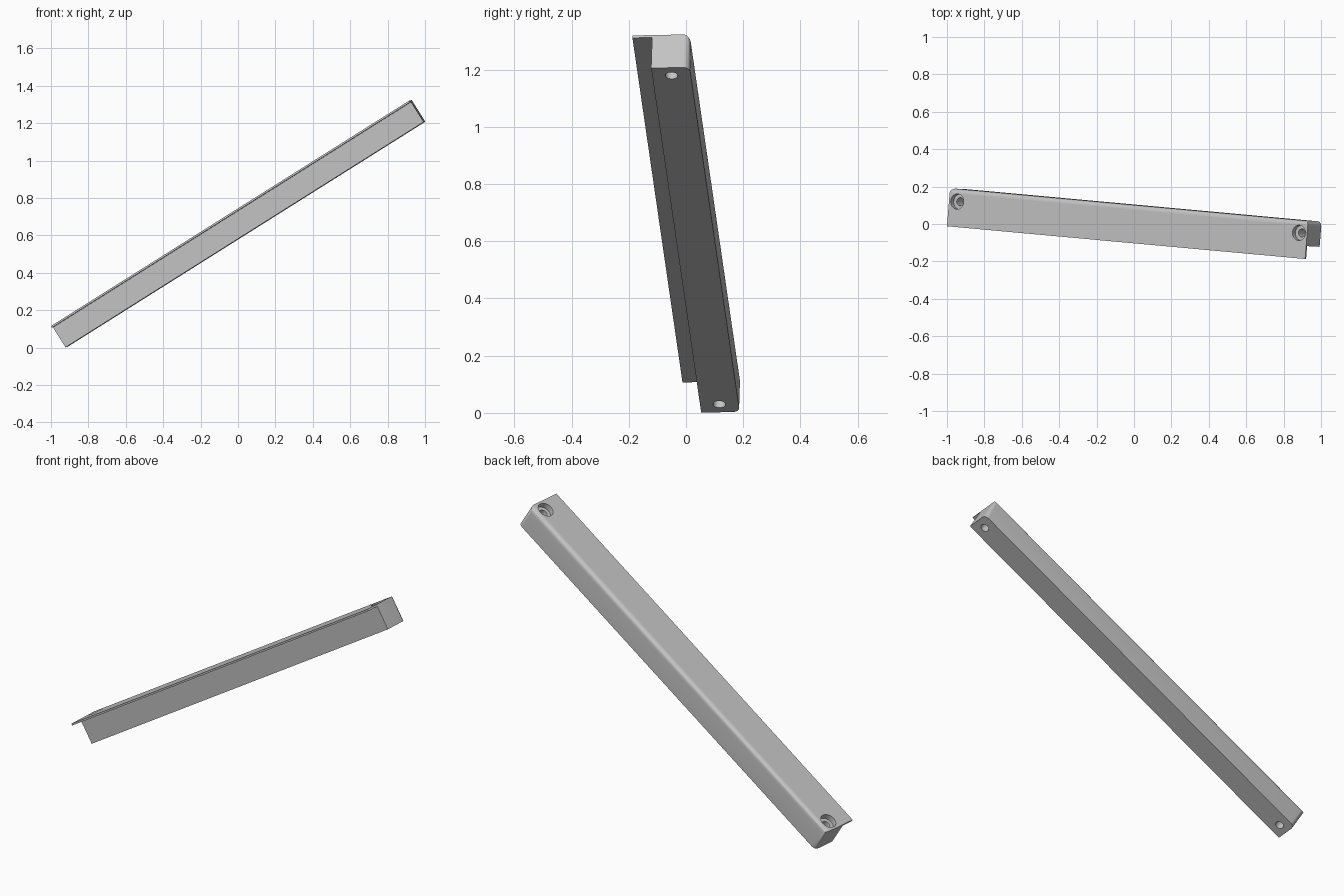
import bpy
import bmesh
from mathutils import Matrix, Vector

cube = bpy.data.objects.get("Cube")
if cube:
    bpy.data.objects.remove(cube, do_unlink=True)

# Main dimensions: length, full width, lip overhang, height, lip thickness
LENGTH, WIDTH, LIP, HEIGHT, THICK = 2.269, 0.204, 0.069, 0.136, 0.01
ROUND = 0.025
HOLE_INSET = 0.052

# Tilted frame of the bar: along, across, up
along = Vector((1.915, -0.175, 1.205)).normalized()
across = Vector((0.08, 1, 0))
across.z = -(along.x * across.x + along.y * across.y) / along.z
across.normalize()
up = along.cross(across)
frame = Matrix((along, across, up)).transposed().to_4x4()
frame.translation = (-1.0, -0.012, 0.115)

grey = bpy.data.materials.new("light grey")
grey.use_nodes = True
colour = (0.55, 0.55, 0.55, 1)
grey.diffuse_color = colour
grey.node_tree.nodes["Principled BSDF"].inputs["Base Color"].default_value = colour


def add_object(name, bm):
    bmesh.ops.recalc_face_normals(bm, faces=bm.faces)
    bm.transform(frame)
    mesh = bpy.data.meshes.new(name)
    bm.to_mesh(mesh)
    bm.free()
    mesh.materials.append(grey)
    obj = bpy.data.objects.new(name, mesh)
    bpy.context.collection.objects.link(obj)
    return obj


def cylinder_cutter(name, s, radius, top, bottom):
    bm = bmesh.new()
    place = Matrix.Translation((s, (LIP + WIDTH) / 2, (top + bottom) / 2))
    bmesh.ops.create_cone(bm, cap_ends=True, segments=32, radius1=radius,
                          radius2=radius, depth=top - bottom, matrix=place)
    obj = add_object(name, bm)
    obj.hide_render = True
    return obj


# Solid bar with a thin lip, extruded from its cross-section
bm = bmesh.new()
section = [(0, 0), (WIDTH, 0), (WIDTH, -HEIGHT), (LIP, -HEIGHT), (LIP, -THICK), (0, -THICK)]
face = bm.faces.new([bm.verts.new((0, y, z)) for y, z in section])
extruded = bmesh.ops.extrude_face_region(bm, geom=[face])["geom"]
bmesh.ops.translate(bm, vec=(LENGTH, 0, 0),
                    verts=[v for v in extruded if isinstance(v, bmesh.types.BMVert)])
bmesh.ops.recalc_face_normals(bm, faces=bm.faces)

# Rounded back edges, leaving the underside sharp
back_edges = [e for e in bm.edges
              if all(v.co.y > WIDTH - 0.001 for v in e.verts)
              and any(v.co.z > -0.001 for v in e.verts)]
bmesh.ops.bevel(bm, geom=back_edges, offset=ROUND, segments=6, profile=0.5, affect='EDGES')
bar = add_object("lipped_bar", bm)

# Counterbored screw holes at both ends
bpy.context.view_layer.objects.active = bar
bar.select_set(True)
for s in (HOLE_INSET, LENGTH - HOLE_INSET):
    for name, radius, top, bottom in (("counterbore", 0.041, 0.05, -0.03),
                                      ("screw_hole", 0.022, 0.04, -HEIGHT - 0.05)):
        cutter = cylinder_cutter(name, s, radius, top, bottom)
        mod = bar.modifiers.new(name, 'BOOLEAN')
        mod.operation = 'DIFFERENCE'
        mod.solver = 'EXACT'
        mod.object = cutter
        bpy.ops.object.modifier_apply(modifier=mod.name)
        bpy.data.objects.remove(cutter, do_unlink=True)

bpy.ops.object.shade_smooth_by_angle(angle=0.6)
